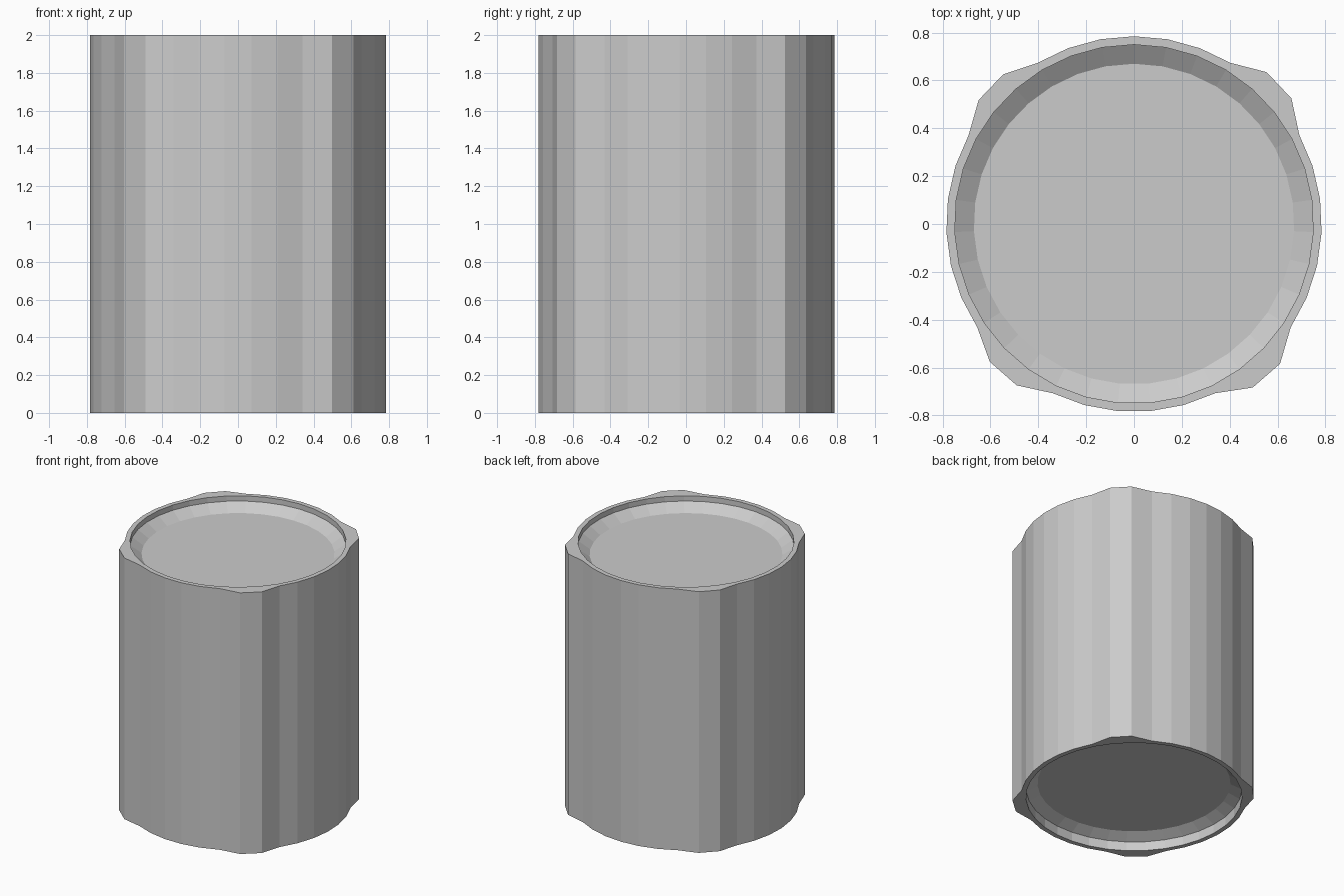
import bpy, bmesh
from math import sin, cos, tau

if "Cube" in bpy.data.objects:
    bpy.data.objects.remove(bpy.data.objects["Cube"])

N = 35                      # sides around the can
H = 2.0
R_OUT, R_RIM, R_LID = 0.785, 0.75, 0.67
# corner bumps: side index (clockwise from +y) -> radius
BUMPS = {4: 0.843, 5: 0.842, 13: 0.845, 14: 0.845,
         21: 0.834, 22: 0.834, 30: 0.831, 31: 0.831}


def ring(bm, radius, z):
    """One loop of N vertices; radius is a function of the side index."""
    return [bm.verts.new((radius(i) * sin(tau * i / N),
                          radius(i) * cos(tau * i / N), z)) for i in range(N)]


def build(name, loops, cap=False, closed=False):
    """Bridge successive loops; optionally cap the last or close the cycle."""
    bm = bmesh.new()
    rings = [ring(bm, r, z) for r, z in loops]
    pairs = list(zip(rings, rings[1:]))
    if closed:
        pairs.append((rings[-1], rings[0]))
    for a, b in pairs:
        for i in range(N):
            j = (i + 1) % N
            bm.faces.new((a[i], b[i], b[j], a[j]))
    if cap:
        bm.faces.new(rings[-1])
    bmesh.ops.recalc_face_normals(bm, faces=bm.faces)
    me = bpy.data.meshes.new(name)
    bm.to_mesh(me)
    bm.free()
    ob = bpy.data.objects.new(name, me)
    bpy.context.collection.objects.link(ob)
    return ob


def outer(i):
    return BUMPS.get(i, R_OUT)


def rim(i):
    return R_RIM


def lid(i):
    return R_LID


# Can: bottom panel, bevel, lip, outer wall, lip, bevel, top panel in one shell
TOP_LIP, TOP_PANEL = 0.04, 0.095
BOT_LIP, BOT_PANEL = 0.07, 0.11
can = build("can_body", [
    (lid, BOT_PANEL), (rim, BOT_LIP), (rim, 0.0), (outer, 0.0),
    (outer, H), (rim, H), (rim, H - TOP_LIP), (lid, H - TOP_PANEL)], cap=True)

# Close the bottom panel
bm = bmesh.new()
bm.from_mesh(can.data)
bmesh.ops.holes_fill(bm, edges=[e for e in bm.edges if e.is_boundary], sides=0)
bmesh.ops.recalc_face_normals(bm, faces=bm.faces)
bm.to_mesh(can.data)
bm.free()
